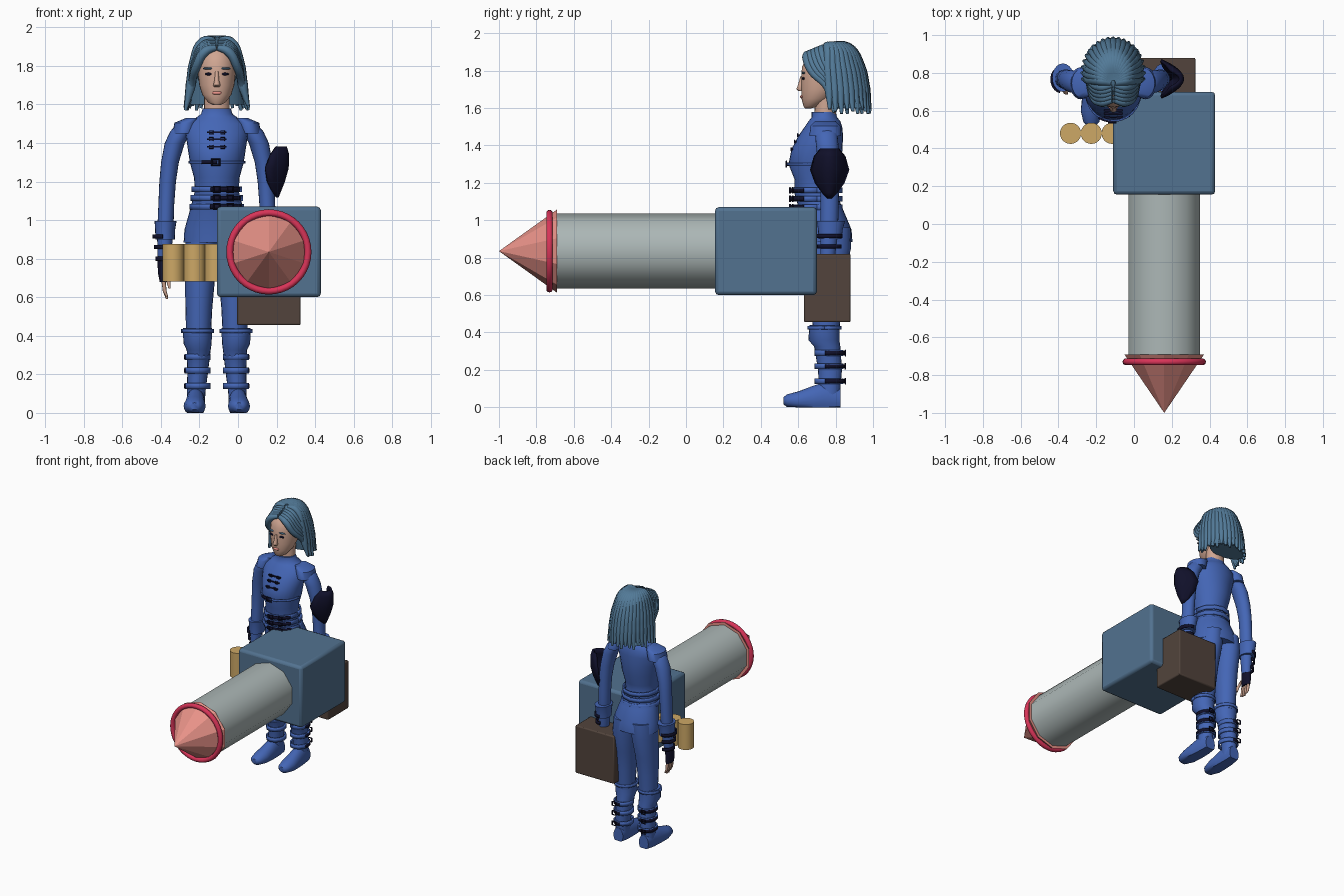
import bpy, math
from mathutils import Vector

if "Cube" in bpy.data.objects:
    bpy.data.objects.remove(bpy.data.objects["Cube"])

CX = -0.11  # centre line of the figure


def material(name, r, g, b):
    lin = [((c / 255 + 0.055) / 1.055) ** 2.4 for c in (r, g, b)] + [1]
    m = bpy.data.materials.new(name)
    m.use_nodes = True
    m.diffuse_color = lin
    m.node_tree.nodes["Principled BSDF"].inputs["Base Color"].default_value = lin
    return m


cloth = material("blue cloth", 68, 102, 182)
hair = material("teal hair", 82, 122, 152)
skin = material("skin", 208, 166, 146)
navy = material("dark navy", 16, 16, 42)
tan = material("tan", 205, 168, 102)
brown = material("brown", 82, 68, 60)
grey = material("light grey", 172, 183, 182)
red = material("crimson", 216, 52, 88)
pink = material("salmon", 232, 146, 136)
slate = material("slate blue", 82, 114, 144)


def finish(ob, name, mat, angle=50):
    ob.name = name
    ob.data.materials.append(mat)
    bpy.ops.object.select_all(action="DESELECT")
    ob.select_set(True)
    bpy.context.view_layer.objects.active = ob
    if angle:
        bpy.ops.object.shade_smooth_by_angle(angle=math.radians(angle))
    return ob


def mesh(name, verts, faces, mat):
    me = bpy.data.meshes.new(name)
    me.from_pydata(verts, [], faces)
    ob = bpy.data.objects.new(name, me)
    bpy.context.collection.objects.link(ob)
    return finish(ob, name, mat)


def loft(name, rings, mat, s=1, along="z", n=20):
    """Skin ellipses (dx, y, z, rx, r2) around the figure's centre line."""
    verts, faces = [], []
    for dx, y, z, rx, r2 in rings:
        for k in range(n):
            a = math.tau * k / n
            u, v = rx * math.cos(a), r2 * math.sin(a)
            if along == "z":
                verts.append((CX + s * dx + u, y + v, z))
            else:
                verts.append((CX + s * dx + u, y, max(0, z + v)))
    for i in range(len(rings) - 1):
        for k in range(n):
            j = (k + 1) % n
            faces.append((i * n + k, i * n + j, i * n + n + j, i * n + n + k))
    faces += [tuple(reversed(range(n))), tuple(range(len(verts) - n, len(verts)))]
    ob = mesh(name, verts, faces, mat)
    bpy.ops.object.mode_set(mode="EDIT")
    bpy.ops.mesh.select_all(action="SELECT")
    bpy.ops.mesh.normals_make_consistent(inside=False)
    bpy.ops.object.mode_set(mode="OBJECT")
    return ob


def sheet(name, rows, mat, thick):
    n = len(rows[0])
    faces = [(i * n + k, i * n + k + 1, i * n + n + k + 1, i * n + n + k)
             for i in range(len(rows) - 1) for k in range(n - 1)]
    ob = mesh(name, [p for r in rows for p in r], faces, mat)
    mod = ob.modifiers.new("thickness", "SOLIDIFY")
    mod.thickness, mod.offset = thick, 0
    return ob


def strap(name, dx, y, z, rx, ry, h, a0, a1, mat, s=1):
    angles = [math.radians(a0 + (a1 - a0) * k / 12) for k in range(13)]
    rows = [[(CX + s * (dx + rx * math.cos(a)), y + ry * math.sin(a), zz) for a in angles]
            for zz in (z - h / 2, z + h / 2)]
    return sheet(name, rows, mat, 0.01)


def box(name, lo, hi, mat, bevel=0.0):
    lo, hi = Vector(lo), Vector(hi)
    bpy.ops.mesh.primitive_cube_add(size=1, location=(lo + hi) / 2)
    ob = bpy.context.object
    ob.scale = hi - lo
    bpy.ops.object.transform_apply(location=False, rotation=False, scale=True)
    if bevel:
        mod = ob.modifiers.new("bevel", "BEVEL")
        mod.width, mod.segments = bevel, 2
    return finish(ob, name, mat, 30)


def blob(name, loc, size, mat):
    bpy.ops.mesh.primitive_uv_sphere_add(segments=16, ring_count=10, radius=1, location=loc)
    bpy.context.object.scale = size
    return finish(bpy.context.object, name, mat)


def buckle(name, x, y, z, w, h, mat=navy):
    bpy.ops.mesh.primitive_torus_add(major_segments=4, minor_segments=6, major_radius=1,
                                     minor_radius=0.25, rotation=(0, 0, math.pi / 4))
    bpy.ops.object.transform_apply(location=False, rotation=True, scale=False)
    ob = bpy.context.object
    ob.location, ob.rotation_euler = (x, y, z), (math.pi / 2, 0, 0)
    ob.scale = (w * 0.6, h * 0.6, 0.02)
    return finish(ob, name, mat, 30)


def strand(name, pts, radii, depth):
    cu = bpy.data.curves.new(name, "CURVE")
    cu.dimensions, cu.bevel_depth, cu.bevel_resolution = "3D", depth, 2
    cu.resolution_u, cu.use_fill_caps = 5, True
    sp = cu.splines.new("BEZIER")
    sp.bezier_points.add(len(pts) - 1)
    for bp, p, r in zip(sp.bezier_points, pts, radii):
        bp.co, bp.radius = (CX + p[0], p[1], p[2]), r
        bp.handle_left_type = bp.handle_right_type = "AUTO"
    ob = bpy.data.objects.new(name, cu)
    bpy.context.collection.objects.link(ob)
    bpy.ops.object.select_all(action="DESELECT")
    ob.select_set(True)
    bpy.context.view_layer.objects.active = ob
    bpy.ops.object.convert(target="MESH")
    return finish(bpy.context.object, name, hair)


# Launcher: housing, barrel, nose cone and ring
box("housing", (-0.11, 0.155, 0.6), (0.43, 0.70, 1.07), slate, 0.02)
AX, AZ = 0.16, 0.835
turn = (math.pi / 2, 0, 0)
bpy.ops.mesh.primitive_cylinder_add(vertices=10, radius=0.2, depth=0.9, location=(AX, -0.25, AZ), rotation=turn)
finish(bpy.context.object, "barrel", grey, 60)
bpy.ops.mesh.primitive_cone_add(vertices=10, radius1=0.222, depth=0.31, location=(AX, -0.845, AZ), rotation=turn)
finish(bpy.context.object, "nose_cone", pink, 0)
bpy.ops.mesh.primitive_torus_add(major_segments=40, minor_segments=10, major_radius=0.203,
                                 minor_radius=0.018, location=(AX, -0.73, AZ), rotation=turn)
finish(bpy.context.object, "nose_ring", red)

# Pack and canisters
box("pack", (-0.005, 0.63, 0.455), (0.325, 0.88, 0.82), brown, 0.008)
for i in range(3):
    bpy.ops.mesh.primitive_cylinder_add(vertices=24, radius=0.056, depth=0.195,
                                        location=(-0.336 + 0.11 * i, 0.48, 0.778))
    finish(bpy.context.object, f"canister_{i + 1}", tan)

# Jacket, belts and closures
loft("jacket", [(0, 0.76, 0.885, 0.172, 0.13), (0, 0.755, 0.95, 0.168, 0.13), (0, 0.725, 1.05, 0.14, 0.118),
                (0, 0.69, 1.15, 0.114, 0.112), (0, 0.695, 1.22, 0.118, 0.115), (0, 0.69, 1.30, 0.14, 0.142),
                (0, 0.70, 1.38, 0.152, 0.136), (0, 0.72, 1.45, 0.162, 0.12), (0, 0.735, 1.50, 0.152, 0.10),
                (0, 0.74, 1.53, 0.11, 0.085), (0, 0.74, 1.55, 0.082, 0.068), (0, 0.735, 1.58, 0.073, 0.063)],
     cloth, n=28)
for i, z in enumerate((1.07, 1.115, 1.16)):
    strap(f"belt_{i + 1}", 0, 0.70, z, 0.137 - 0.006 * i, 0.132, 0.03, 0, 360, cloth)
    strap(f"belt_tab_{i + 1}", 0, 0.70, z, 0.142 - 0.006 * i, 0.14, 0.022, 256, 330, navy)
    for k, x in enumerate((0.0, 0.07)):
        buckle(f"belt_buckle_{i + 1}_{k + 1}", CX + x, 0.556 + x * 0.2, z, 0.036, 0.034)
strap("chest_seam", 0, 0.69, 1.30, 0.143, 0.145, 0.014, 180, 360, cloth)
strap("chest_strap", 0, 0.69, 1.30, 0.147, 0.149, 0.018, 238, 270, navy)
buckle("chest_buckle", CX - 0.005, 0.537, 1.30, 0.045, 0.036)
for i, z in enumerate((1.38, 1.42, 1.455)):
    y = 0.561 + (z - 1.38) * 0.45
    for s in (-1, 1):
        buckle(f"closure_{i + 1}_{s}", CX + s * 0.03, y + 0.003, z, 0.022, 0.02)
    box(f"closure_bar_{i + 1}", (CX - 0.05, y, z - 0.004), (CX + 0.05, y + 0.012, z + 0.004), navy)

# Limbs, mirrored about the centre line
for s, side in ((-1, "right"), (1, "left")):
    loft(f"{side}_trouser_leg", [(0.075, 0.765, 0.96, 0.08, 0.115), (0.08, 0.77, 0.85, 0.085, 0.112),
                                 (0.087, 0.755, 0.70, 0.078, 0.095), (0.093, 0.75, 0.55, 0.07, 0.082),
                                 (0.095, 0.75, 0.40, 0.064, 0.07)], cloth, s)
    loft(f"{side}_boot", [(0.1, 0.74, 0.44, 0.076, 0.08), (0.1, 0.737, 0.36, 0.073, 0.083),
                          (0.094, 0.755, 0.325, 0.062, 0.07), (0.1, 0.77, 0.2, 0.053, 0.064),
                          (0.107, 0.768, 0.11, 0.048, 0.058), (0.108, 0.768, 0.04, 0.046, 0.055)], cloth, s)
    loft(f"{side}_foot", [(0.116, 0.52, 0.035, 0.022, 0.018), (0.116, 0.54, 0.035, 0.042, 0.034),
                          (0.115, 0.60, 0.035, 0.057, 0.05), (0.112, 0.68, 0.04, 0.052, 0.075),
                          (0.11, 0.76, 0.05, 0.048, 0.09), (0.108, 0.825, 0.04, 0.04, 0.06)], cloth, s, "y")
    strap(f"{side}_boot_cuff", 0.1, 0.74, 0.425, 0.08, 0.086, 0.02, 0, 360, cloth, s)
    for i, z in enumerate((0.29, 0.22, 0.14)):
        strap(f"{side}_boot_band_{i + 1}", 0.1, 0.765, z, 0.063, 0.072, 0.03, 0, 360, cloth, s)
        strap(f"{side}_boot_strap_{i + 1}", 0.1, 0.765, z, 0.066, 0.077, 0.02, -15, 100, navy, s)
        buckle(f"{side}_boot_buckle_{i + 1}", CX + s * 0.125, 0.852, z, 0.034, 0.034)
    loft(f"{side}_sleeve_cap", [(0.125, 0.745, 1.53, 0.035, 0.055), (0.16, 0.745, 1.505, 0.06, 0.08),
                                (0.172, 0.745, 1.45, 0.058, 0.085)], cloth, s)
    loft(f"{side}_sleeve", [(0.165, 0.75, 1.495, 0.045, 0.05), (0.187, 0.75, 1.46, 0.055, 0.06),
                            (0.218, 0.755, 1.40, 0.052, 0.06), (0.243, 0.762, 1.30, 0.046, 0.055),
                            (0.255, 0.768, 1.20, 0.043, 0.05), (0.262, 0.768, 1.08, 0.041, 0.048),
                            (0.268, 0.765, 0.92, 0.042, 0.047), (0.275, 0.755, 0.77, 0.03, 0.036)], cloth, s)
    loft(f"{side}_cuff", [(0.268, 0.77, 0.90, 0.05, 0.062), (0.268, 0.772, 0.95, 0.052, 0.066),
                          (0.266, 0.775, 0.995, 0.057, 0.075)], cloth, s)
    for i, z in enumerate((0.915, 0.86, 0.80)):
        strap(f"{side}_arm_strap_{i + 1}", 0.272, 0.765, z, 0.056 - 0.007 * i, 0.068 - 0.007 * i,
              0.022, -80, 100, navy, s)
    loft(f"{side}_glove", [(0.276, 0.755, 0.79, 0.031, 0.037), (0.28, 0.75, 0.73, 0.026, 0.042),
                           (0.277, 0.748, 0.68, 0.019, 0.042)], navy, s)
    for i in range(4):
        y, tip = 0.717 + 0.02 * i, 0.585 + 0.012 * abs(i - 1.5)
        loft(f"{side}_finger_{i + 1}", [(0.277, y, 0.69, 0.011, 0.01), (0.27, y, 0.63, 0.01, 0.009),
                                        (0.258, y, tip, 0.006, 0.005)], skin, s, n=8)
    loft(f"{side}_thumb", [(0.268, 0.715, 0.73, 0.012, 0.011), (0.25, 0.695, 0.68, 0.011, 0.01),
                           (0.245, 0.69, 0.645, 0.006, 0.005)], skin, s, n=8)

# Pointed guard on the left arm
rows = []
for z, x, w in ((1.38, 0.245, 0.045), (1.34, 0.258, 0.078), (1.27, 0.255, 0.098),
                (1.20, 0.235, 0.072), (1.15, 0.215, 0.035), (1.12, 0.203, 0.006)):
    rows.append([(x - 1.15 * w * u * u, 0.768 + w * u, z) for u in (k / 5 - 1 for k in range(11))])
sheet("left_arm_guard", rows, navy, 0.016)

# Neck, head and face
loft("neck", [(0, 0.745, 1.50, 0.072, 0.06), (0, 0.745, 1.58, 0.066, 0.058), (0, 0.75, 1.70, 0.066, 0.06)], skin)
loft("head", [(0, 0.652, 1.598, 0.02, 0.016), (0, 0.672, 1.61, 0.045, 0.044), (0, 0.70, 1.65, 0.075, 0.082),
              (0, 0.72, 1.70, 0.091, 0.104), (0, 0.73, 1.76, 0.098, 0.114), (0, 0.738, 1.82, 0.098, 0.118),
              (0, 0.75, 1.87, 0.088, 0.105), (0, 0.76, 1.905, 0.05, 0.07)], skin, n=28)
loft("nose", [(0, 0.613, 1.69, 0.014, 0.01), (0, 0.61, 1.70, 0.019, 0.02), (0, 0.615, 1.725, 0.012, 0.016),
              (0, 0.622, 1.77, 0.009, 0.01)], skin, n=12)
blob("lips", (CX, 0.619, 1.66), (0.026, 0.009, 0.009), pink)
for s, side in ((-1, "right"), (1, "left")):
    blob(f"{side}_eye", (CX + s * 0.042, 0.627, 1.758), (0.021, 0.008, 0.007), navy)
    blob(f"{side}_brow", (CX + s * 0.045, 0.627, 1.787), (0.028, 0.009, 0.006), hair)
    blob(f"{side}_ear", (CX + s * 0.118, 0.785, 1.745), (0.014, 0.024, 0.04), skin)

# Hair: inner mass, radial strands for the bob, and a swept fringe
blob("hair_cap", (CX, 0.79, 1.80), (0.112, 0.15, 0.145), hair)
loft("hair_mass", [(0, 0.84, 1.82, 0.11, 0.10), (0, 0.86, 1.70, 0.13, 0.09), (0, 0.885, 1.60, 0.145, 0.09)], hair)
for i in range(21):
    a = math.radians(-100 + 10 * i)
    c, d = math.sin(a), math.cos(a)
    strand(f"hair_strand_{i + 1}", [(0.01 * c, 0.75 + 0.01 * d, 1.93), (0.07 * c, 0.775 + 0.09 * d, 1.925),
                                    (0.118 * c, 0.785 + 0.148 * d, 1.82), (0.137 * c, 0.795 + 0.165 * d, 1.70),
                                    (0.165 * c, 0.80 + 0.185 * d, 1.57 + 0.012 * (i % 3))],
           (0.8, 1.1, 1.1, 1.1, 0.35), 0.024)
for s, side in ((-1, "right"), (1, "left")):
    for i in range(5):
        t = i / 4
        strand(f"{side}_fringe_{i + 1}", [(0.005 * s, 0.655 + 0.08 * t, 1.895 + 0.03 * t),
                                          (0.06 * s, 0.645 + 0.08 * t, 1.875 + 0.035 * t),
                                          (0.104 * s, 0.67 + 0.07 * t, 1.80 + 0.05 * t),
                                          (0.13 * s, 0.755 + 0.03 * t, 1.71 + 0.04 * t),
                                          (0.155 * s, 0.79 + 0.02 * t, 1.575 + 0.02 * t)],
               (0.7, 1.1, 1, 0.9, 0.3), 0.022)
